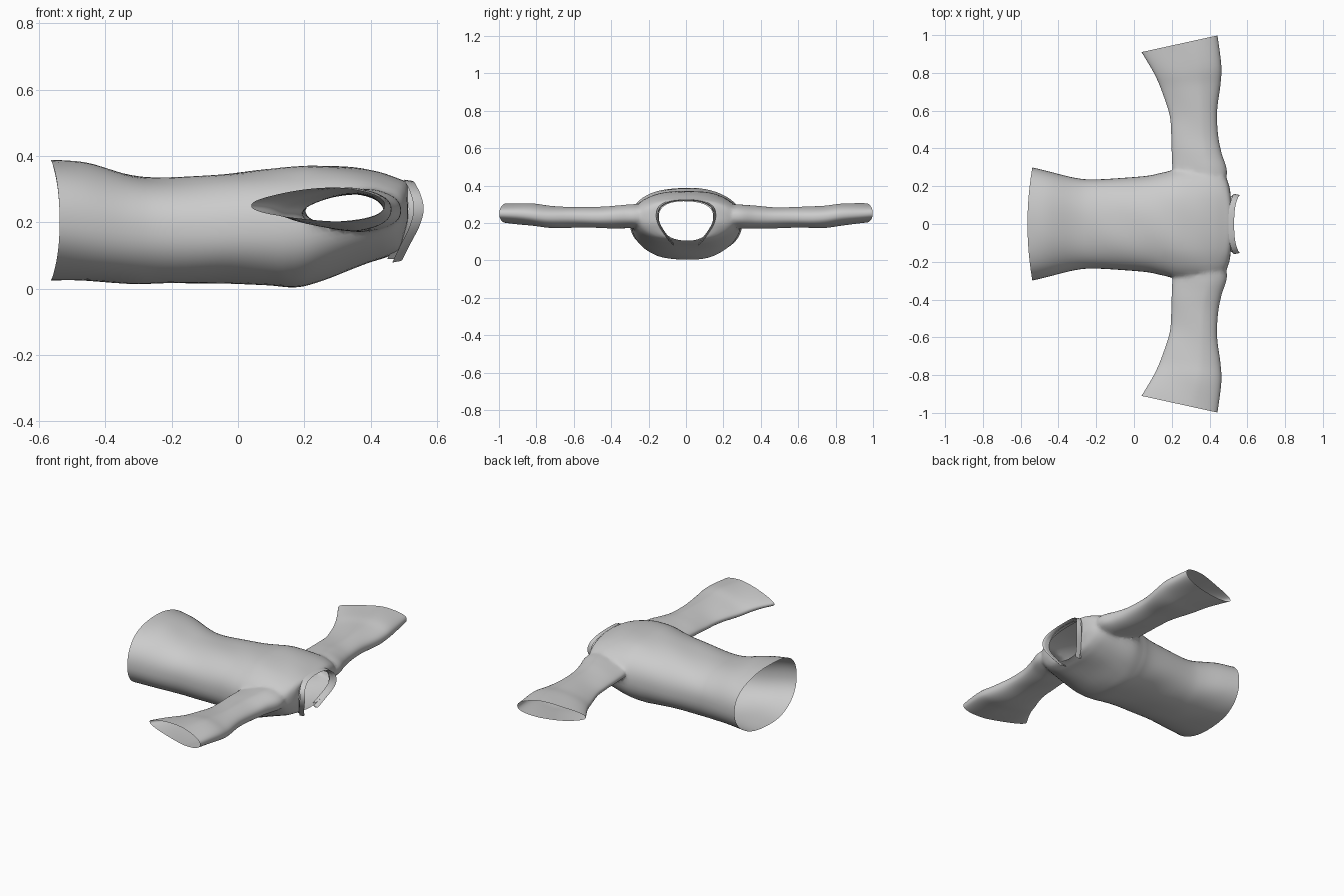
import bpy, bmesh, math
from mathutils import Vector

if "Cube" in bpy.data.objects:
    bpy.data.objects.remove(bpy.data.objects["Cube"])

N = 56


def spline(rows, steps):
    """Catmull-Rom through rows of numbers."""
    out = []
    for i in range(len(rows) - 1):
        a, b = rows[max(i - 1, 0)], rows[i]
        c, d = rows[i + 1], rows[min(i + 2, len(rows) - 1)]
        for k in range(steps):
            t = k / steps
            out.append([0.5 * (2*q + (r-p)*t + (2*p-5*q+4*r-s)*t*t + (3*q-p-3*r+s)*t**3)
                        for p, q, r, s in zip(a, b, c, d)])
    out.append(list(rows[-1]))
    return out


def loft(name, rings, closed=True, caps=True):
    bm = bmesh.new()
    vs = [[bm.verts.new(p) for p in r] for r in rings]
    n = len(rings[0])
    for a, b in zip(vs, vs[1:]):
        for i in range(n if closed else n - 1):
            j = (i + 1) % n
            bm.faces.new((a[i], a[j], b[j], b[i]))
    if caps:
        bm.faces.new(vs[0])
        bm.faces.new(vs[-1])
    bmesh.ops.recalc_face_normals(bm, faces=bm.faces)
    me = bpy.data.meshes.new(name)
    bm.to_mesh(me)
    bm.free()
    ob = bpy.data.objects.new(name, me)
    bpy.context.collection.objects.link(ob)
    return ob


def spow(v, e):
    return math.copysign(abs(v) ** e, v)


# Torso: x, half width, bottom z, top z, height of widest line
torso = [(-0.55, 0.30, 0.025, 0.388, 0.20), (-0.45, 0.277, 0.022, 0.378, 0.19),
         (-0.32, 0.246, 0.014, 0.342, 0.18), (-0.22, 0.236, 0.016, 0.335, 0.175),
         (-0.05, 0.245, 0.016, 0.345, 0.175), (0.08, 0.257, 0.008, 0.357, 0.18),
         (0.17, 0.278, 0.003, 0.367, 0.19), (0.24, 0.295, 0.02, 0.372, 0.205),
         (0.34, 0.295, 0.058, 0.367, 0.22), (0.42, 0.285, 0.085, 0.352, 0.23),
         (0.48, 0.255, 0.10, 0.332, 0.235), (0.505, 0.20, 0.105, 0.322, 0.235),
         (0.512, 0.145, 0.105, 0.315, 0.235)]
rings = []
for x, w, lo, hi, mid in spline(torso, 5):
    ring = []
    for i in range(N):
        a = 2 * math.pi * (i + 0.5) / N
        s = spow(math.sin(a), 0.88)
        z = mid + s * (hi - mid if s > 0 else mid - lo)
        ring.append((x, w * spow(math.cos(a), 0.85), z))
    rings.append(ring)
shirt = loft("shirt_body", rings)

# Sleeves: leading edge x, y, trailing edge x, y, centre z, half height
arm = [(0.45, 0.16, 0.23, 0.16, 0.235, 0.06), (0.495, 0.27, 0.205, 0.27, 0.235, 0.068),
       (0.465, 0.37, 0.20, 0.38, 0.232, 0.064), (0.445, 0.47, 0.197, 0.48, 0.229, 0.059),
       (0.44, 0.60, 0.188, 0.58, 0.229, 0.058), (0.458, 0.74, 0.145, 0.71, 0.232, 0.062),
       (0.462, 0.84, 0.105, 0.80, 0.243, 0.062), (0.442, 0.998, 0.04, 0.91, 0.252, 0.054)]
for side in (1, -1):
    rings = []
    for lx, ly, tx, ty, zc, h in spline(arm, 5):
        ring = []
        for i in range(N):
            a = 2 * math.pi * i / N
            u = (1 + math.cos(a)) / 2
            flat = 0.6 + 0.4 * min(1, u * 1.5)
            ring.append((tx + (lx - tx) * u, side * (ty + (ly - ty) * u),
                         zc + h * flat * spow(math.sin(a), 0.85)))
        rings.append(ring)
    sleeve = loft("sleeve_helper", rings)
    mod = shirt.modifiers.new("join", 'BOOLEAN')
    mod.operation, mod.solver, mod.object = 'UNION', 'EXACT', sleeve
    dg = bpy.context.evaluated_depsgraph_get()
    me = bpy.data.meshes.new_from_object(shirt.evaluated_get(dg))
    shirt.modifiers.clear()
    shirt.data = me
    bpy.data.objects.remove(sleeve)

# Open the hem, neck and cuffs, soften the armhole seams, add gentle creases
bm = bmesh.new()
bm.from_mesh(shirt.data)
bmesh.ops.delete(bm, geom=[f for f in bm.faces if len(f.verts) > 35], context='FACES')
bmesh.ops.remove_doubles(bm, verts=bm.verts, dist=0.002)
seam = [v for v in bm.verts if 0.17 < abs(v.co.y) < 0.36 and 0.15 < v.co.x < 0.53]
for _ in range(4):
    bmesh.ops.smooth_vert(bm, verts=seam, factor=0.5, use_axis_x=True,
                          use_axis_y=True, use_axis_z=True)
for v in bm.verts:
    c = v.co
    if abs(c.y) < 0.32:
        if c.x < -0.3:
            k = min(1, (-0.3 - c.x) / 0.25)
            c.x += k * (0.026 * (c.y / 0.3) ** 2 - 0.014)
        if c.x > 0.44:
            c.x += min(1, (c.x - 0.44) / 0.07) * min(0, c.z - 0.2) * 0.3
    c.z += 0.0025 * math.sin(17 * c.x + 9 * c.y) * math.sin(13 * c.y + 4 * c.x + 1)
bm.to_mesh(shirt.data)
bm.free()

# Collar: fold line x, y, z from the throat end round to the back of the neck
half = [(0.495, 0.065, 0.085), (0.52, 0.105, 0.135), (0.548, 0.14, 0.19),
        (0.56, 0.152, 0.24), (0.55, 0.138, 0.285), (0.535, 0.085, 0.315), (0.53, 0, 0.323)]
path = spline(half + [(x, -y, z) for x, y, z in half[-2::-1]], 5)


def collar_ring(dx, scale):
    return [(x + dx, y * scale, 0.22 + (z - 0.22) * scale) for x, y, z in path]


collar = loft("collar", [collar_ring(-0.045, 0.97), collar_ring(-0.02, 0.97), collar_ring(-0.003, 0.98),
                         collar_ring(0, 1.0), collar_ring(-0.008, 1.02), collar_ring(-0.03, 1.05)],
              closed=False, caps=False)

for ob in (shirt, collar):
    bpy.ops.object.select_all(action='DESELECT')
    ob.select_set(True)
    bpy.context.view_layer.objects.active = ob
    bpy.ops.object.shade_smooth_by_angle(angle=math.radians(50))
